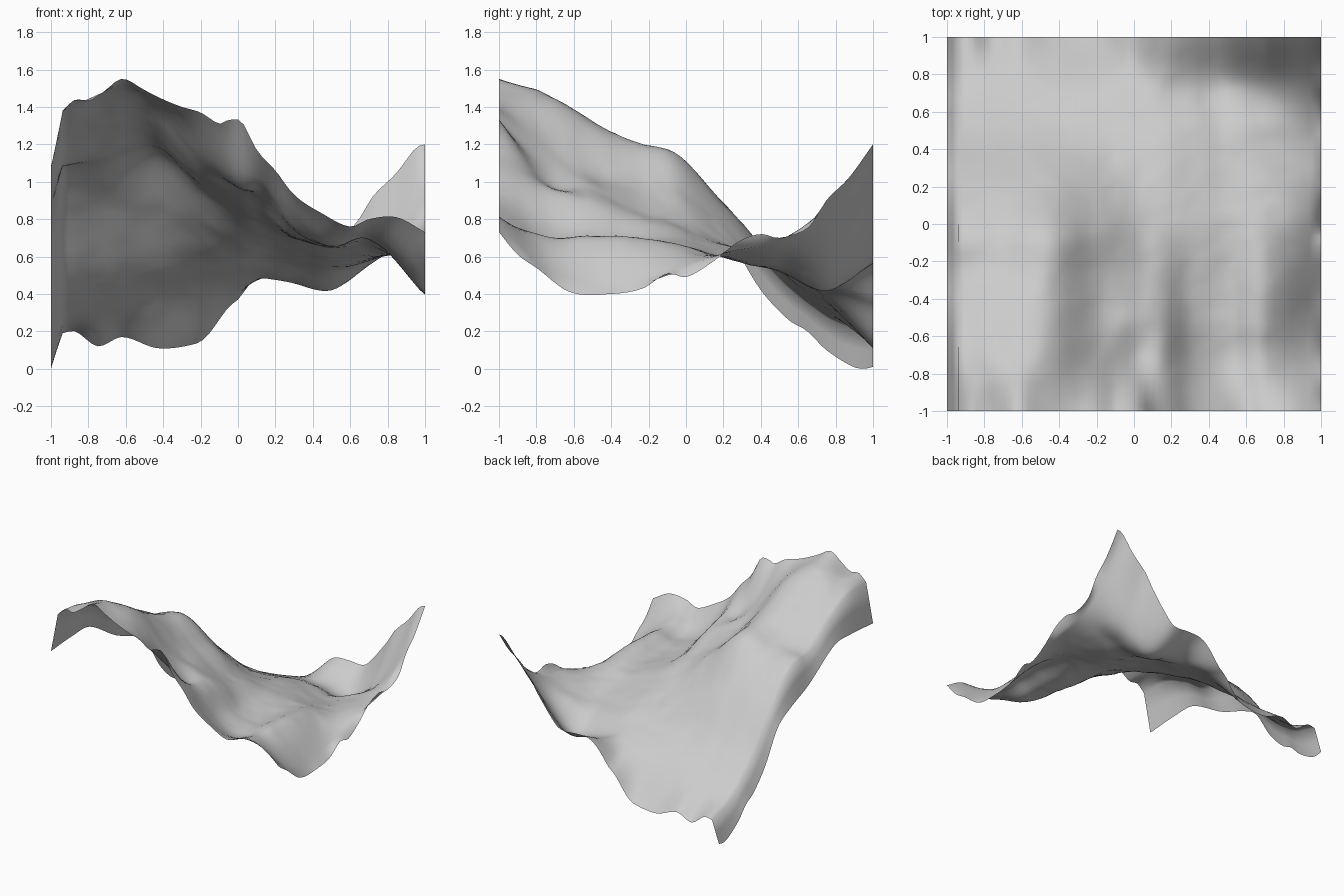
import bpy, bmesh
from mathutils import noise, Vector

N = 64  # cells per side; left border strip is 2 cells wide


def curve(pts, t):
    """Smooth interpolation through (position, height) points."""
    n = len(pts)
    i = 0
    while i < n - 2 and t > pts[i + 1][0]:
        i += 1

    def slope(k):
        a, b = pts[max(k - 1, 0)], pts[min(k + 1, n - 1)]
        return (b[1] - a[1]) / (b[0] - a[0])

    (x0, y0), (x1, y1) = pts[i], pts[i + 1]
    h = x1 - x0
    u = (t - x0) / h
    m0, m1 = slope(i) * h, slope(i + 1) * h
    return ((2*u**3 - 3*u**2 + 1) * y0 + (u**3 - 2*u**2 + u) * m0
            + (3*u**2 - 2*u**3) * y1 + (u**3 - u**2) * m1)


# border profiles
front = [(-.9375, 1.38), (-.87, 1.44), (-.8, 1.43), (-.72, 1.48), (-.62, 1.55), (-.5, 1.49),
         (-.4, 1.44), (-.3, 1.40), (-.2, 1.37), (-.1, 1.31), (-.05, 1.33), (.02, 1.32),
         (.1, 1.17), (.2, 1.06), (.3, .93), (.45, .83), (.6, .76), (.7, .80), (.85, .81), (1, .73)]
back = [(-.9375, .19), (-.87, .20), (-.75, .12), (-.62, .17), (-.43, .11), (-.24, .13),
        (-.17, .17), (-.05, .33), (0, .37), (.1, .50), (.18, .56), (.3, .57), (.45, .57),
        (.54, .66), (.6, .74), (.66, .82), (.72, .92), (.85, 1.05), (.95, 1.18), (1, 1.20)]
left = [(-1, 1.06), (-.7, 1.08), (-.5, 1.07), (-.16, .87), (.1, .76), (.24, .67),
        (.4, .42), (.55, .26), (.65, .20), (.75, .10), (.92, 0), (1, .01)]
right = [(-1, .73), (-.9, .61), (-.8, .54), (-.62, .41), (-.4, .40), (-.23, .43), (-.1, .51),
         (0, .49), (.14, .57), (.28, .68), (.4, .72), (.5, .70), (.66, .76), (.75, .90),
         (.87, 1.02), (1, 1.20)]

# inner cross-sections, heights at the shared x stations
stations = (-.9375, -.7, -.45, -.2, 0, .15, .3, .5, .7)
inner = {
    -.75: (1.37, 1.46, 1.42, 1.18, 1.00, .96, .78, .66, .70),
    -.5: (1.25, 1.31, 1.30, 1.06, .97, .90, .72, .66, .71),
    -.27: (1.08, 1.16, 1.21, .99, .87, .81, .70, .65, .70),
    -.05: (1.06, 1.08, 1.15, .96, .80, .75, .69, .64, .66),
    .2: (.85, .88, .88, .76, .67, .66, .64, .60, .60),
    .5: (.48, .53, .55, .55, .56, .57, .55, .52, .58),
    .75: (.27, .33, .36, .40, .45, .48, .45, .42, .58),
}
sections = [(-1, front)]
for y, hs in inner.items():
    sections.append((y, list(zip(stations, hs)) + [(1, curve(right, y))]))
sections.append((1, back))


def height(x, y):
    if x > .999:
        return curve(right, y)
    edge = min(1, 4 * (1 - abs(y))) * min(1, 4 * (1 - x))
    bump = noise.fractal(Vector((x * 3, y * 3, 4.2)), 1.0, 2.0, 4) * .017 * edge
    xi = max(x, -.9375)
    z = curve([(sy, curve(p, xi)) for sy, p in sections], y) + bump
    if x < -.9375:  # sloping left border strip
        u = (x + 1) / .0625
        z = curve(left, y) * (1 - u) + z * u
    return max(z, 0)


# terrain sheet
bm = bmesh.new()
grid = [[bm.verts.new((-1 + 2*i/N, -1 + 2*j/N, height(-1 + 2*i/N, -1 + 2*j/N)))
         for i in range(N + 1)] for j in range(N + 1)]
for j in range(N):
    for i in range(N):
        f = bm.faces.new((grid[j][i], grid[j][i+1], grid[j+1][i+1], grid[j+1][i]))
        f.smooth = True
me = bpy.data.meshes.new("terrain")
bm.to_mesh(me)
bm.free()
bpy.context.collection.objects.link(bpy.data.objects.new("terrain", me))
